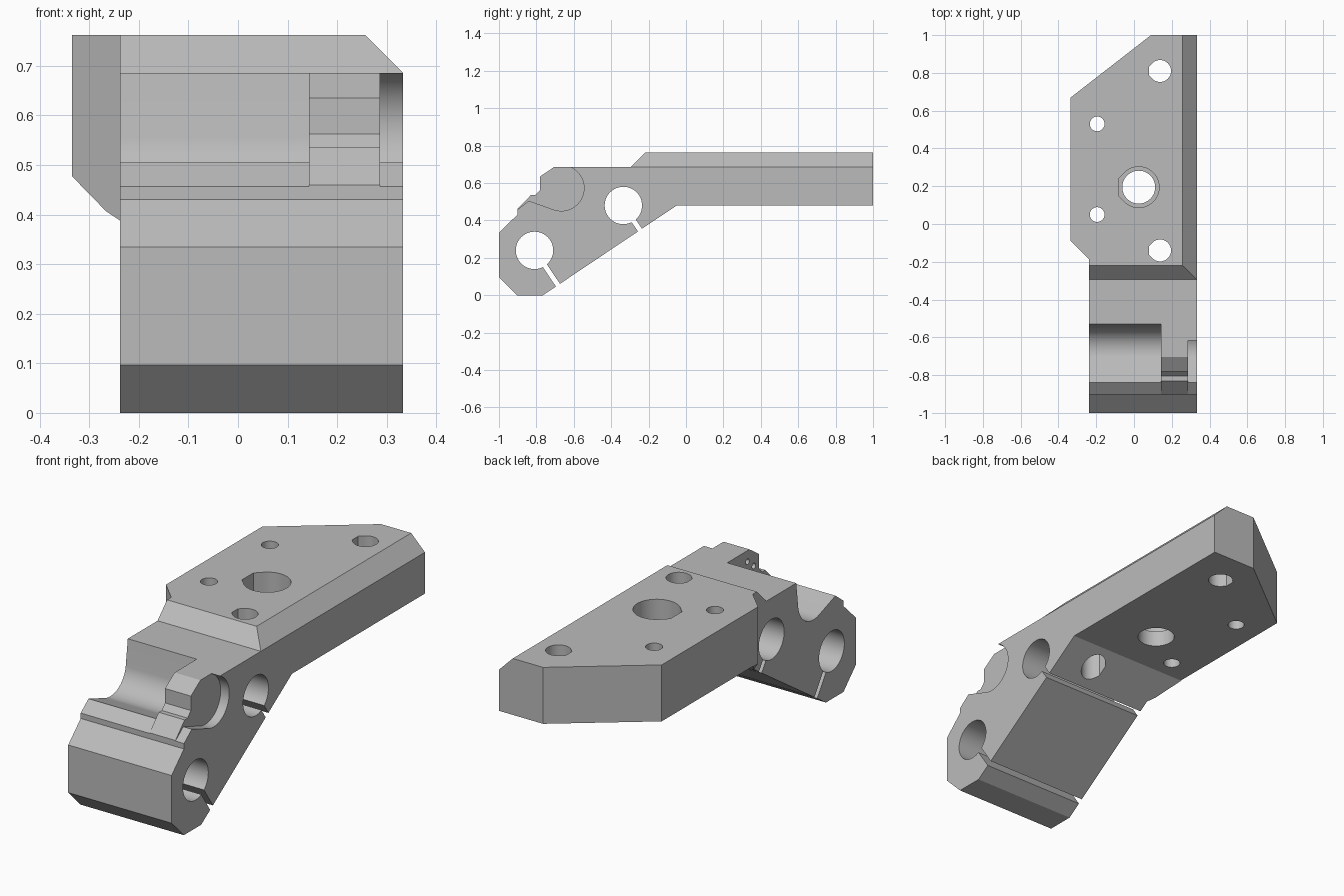
import bpy, bmesh, math

if "Cube" in bpy.data.objects:
    bpy.data.objects.remove(bpy.data.objects["Cube"], do_unlink=True)

grey = bpy.data.materials.new("plain_grey")
grey.use_nodes = True
COLOUR = (0.5, 0.5, 0.5, 1)
grey.diffuse_color = COLOUR
grey.node_tree.nodes["Principled BSDF"].inputs["Base Color"].default_value = COLOUR


def prism(name, outline, axis, low, high):
    """Extrude a flat outline along an axis."""
    place = {"x": lambda a, b, t: (t, a, b),
             "y": lambda a, b, t: (a, t, b),
             "z": lambda a, b, t: (a, b, t)}[axis]
    bm = bmesh.new()
    face = bm.faces.new([bm.verts.new(place(a, b, low)) for a, b in outline])
    new = bmesh.ops.extrude_face_region(bm, geom=[face])["geom"]
    step = place(0, 0, high - low)
    bmesh.ops.translate(bm, vec=step, verts=[g for g in new if isinstance(g, bmesh.types.BMVert)])
    bmesh.ops.recalc_face_normals(bm, faces=bm.faces)
    mesh = bpy.data.meshes.new(name)
    bm.to_mesh(mesh)
    bm.free()
    mesh.materials.append(grey)
    obj = bpy.data.objects.new(name, mesh)
    bpy.context.collection.objects.link(obj)
    return obj


def arc(centre, radius, start, end, count=32):
    angles = [math.radians(start + (end - start) * i / count) for i in range(count + 1)]
    return [(centre[0] + radius * math.cos(t), centre[1] + radius * math.sin(t)) for t in angles]


def circle(centre, radius):
    return arc(centre, radius, 0, 360, 48)[:-1]


def teardrop(centre, radius):
    """Circle with a truncated point towards -x."""
    x, y = centre
    half = radius * math.tan(math.radians(22.5))
    return arc(centre, radius, -135, 135, 36) + [(x - radius, y + half), (x - radius, y - half)]


def combine(target, tool, operation="DIFFERENCE"):
    mod = target.modifiers.new("shape", "BOOLEAN")
    mod.operation, mod.solver, mod.object = operation, "EXACT", tool
    bpy.context.view_layer.objects.active = target
    bpy.ops.object.modifier_apply(modifier=mod.name)
    bpy.data.objects.remove(tool, do_unlink=True)


# Side profile of the bracket, clipped by its plan outline
side = [(-1, 0.335), (-1, 0.097), (-0.903, 0), (-0.765, 0), (-0.05, 0.48), (1.1, 0.48),
        (1.1, 0.762), (-0.22, 0.762), (-0.295, 0.686), (-0.705, 0.686), (-0.78, 0.635),
        (-0.78, 0.563), (-0.806, 0.535), (-0.83, 0.535), (-0.902, 0.46), (-0.902, 0.43)]
plan = [(-0.238, -1.1), (0.333, -1.1), (0.333, 1), (0.09, 1), (-0.335, 0.67),
        (-0.335, -0.09), (-0.238, -0.187)]
bracket = prism("mounting_bracket", side, "x", -0.5, 0.5)
combine(bracket, prism("plan_cutter", plan, "z", -0.2, 1), "INTERSECT")

# Sloped long edge of the plate and underside of the wing
combine(bracket, prism("edge_cutter", [(0.157, 0.862), (0.433, 0.586), (0.433, 0.862)], "y", -0.4, 1.2))
combine(bracket, prism("wing_cutter", [(-0.435, 0.58), (-0.242, 0.382), (-0.435, 0.382)], "y", -0.3, -0.04))

# Wide round groove and shallow side recess, leaving the stepped block between
hub = (-0.667, 0.573)
front = [(-0.84, 0.505), (-0.902, 0.457), (-1.1, 0.457), (-1.1, 0.9)]
groove = [(-0.491, 0.9), (-0.53, 0.686)] + arc(hub, 0.122, -8, -110) + front
combine(bracket, prism("groove_cutter", groove, "x", -0.4, 0.143))
recess = [(-0.617, 0.9)] + arc(hub, 0.122, 66, -110) + front
combine(bracket, prism("recess_cutter", recess, "x", 0.286, 0.5))

# Rod holes with clamping slots square to the sloped underside
run, rise = 0.56, -0.83
for y, z in [(-0.81, 0.24), (-0.335, 0.48)]:
    combine(bracket, prism("rod_cutter", circle((y, z), 0.1), "x", -0.6, 0.6))
    w = 0.013
    slot = [(y + run * t - rise * s, z + rise * t + run * s)
            for t, s in [(0.05, -w), (0.05, w), (0.28, w), (0.28, -w)]]
    combine(bracket, prism("slot_cutter", slot, "x", -0.6, 0.6))

# Vertical screw holes through the plate
for y in (0.81, -0.14):
    combine(bracket, prism("screw_cutter", teardrop((0.138, y), 0.058), "z", 0, 1))
for y in (0.53, 0.05):
    combine(bracket, prism("pin_cutter", circle((-0.195, y), 0.039), "z", 0, 1))
combine(bracket, prism("centre_cutter", circle((0.025, 0.195), 0.087), "z", 0, 1))
combine(bracket, prism("counterbore_cutter", teardrop((0.025, 0.195), 0.108), "z", 0.56, 1))

# Two small blind holes in the stepped block
for spot in [(-0.69, 0.63), (-0.74, 0.59)]:
    combine(bracket, prism("blind_cutter", circle(spot, 0.014), "x", 0.1, 0.22))

bpy.ops.object.select_all(action="DESELECT")
bracket.select_set(True)
bpy.context.view_layer.objects.active = bracket
bpy.ops.object.shade_smooth_by_angle(angle=math.radians(20))
